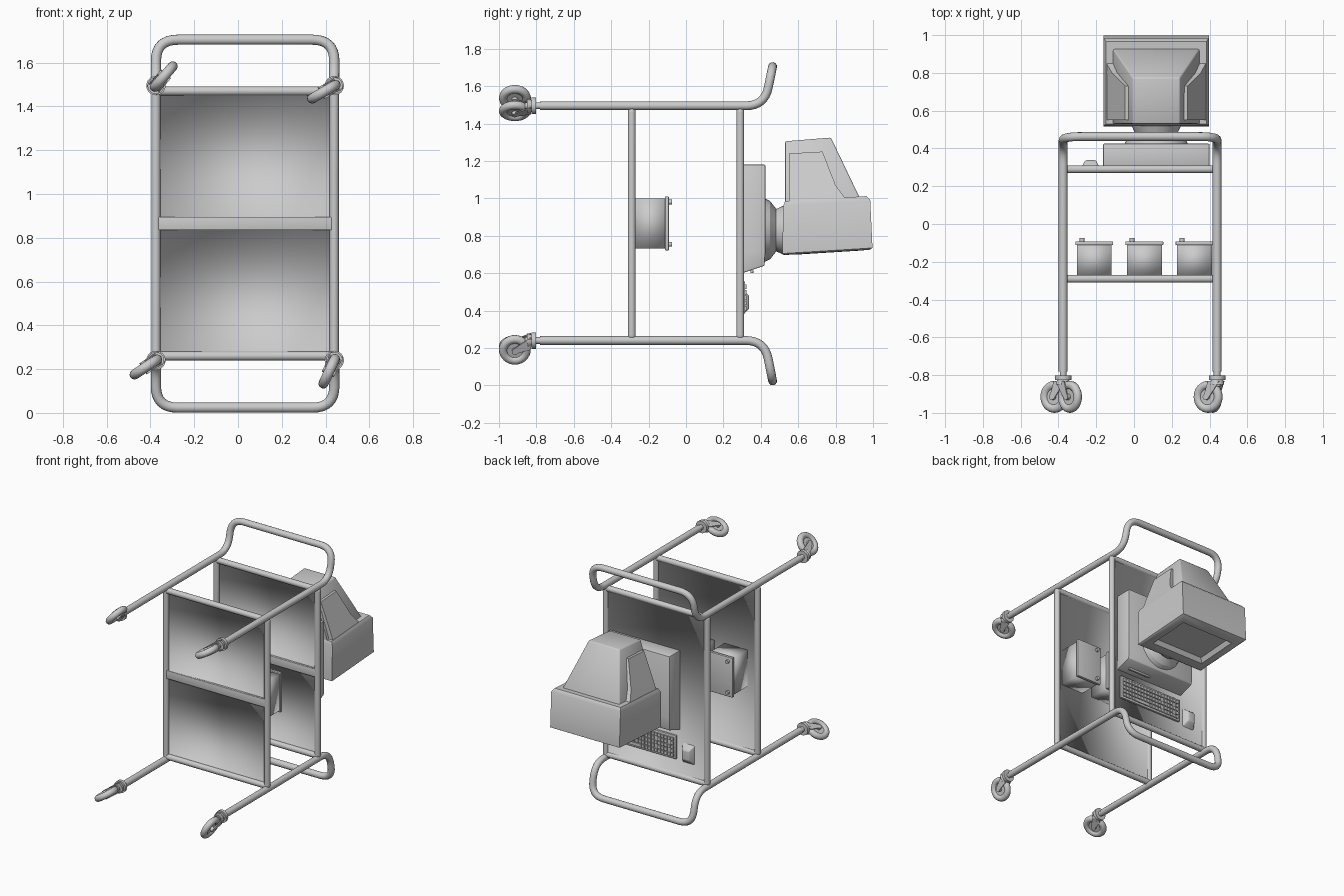
import bpy, bmesh, math
from mathutils import Vector, Matrix

if "Cube" in bpy.data.objects:
    bpy.data.objects.remove(bpy.data.objects["Cube"], do_unlink=True)

GREY = (0.6, 0.6, 0.6, 1)
mat = bpy.data.materials.new("plain grey")
mat.use_nodes = True
mat.diffuse_color = GREY
mat.node_tree.nodes["Principled BSDF"].inputs["Base Color"].default_value = GREY

LEFT, RIGHT, LOW, HIGH = -0.375, 0.44, 0.24, 1.495   # leg positions in x and z
MID = 0.118                                          # centre line of the computer


def finish(obj, angle=35):
    """Give the object its colour and shading."""
    obj.data.materials.clear()
    obj.data.materials.append(mat)
    bpy.ops.object.select_all(action="DESELECT")
    obj.select_set(True)
    bpy.context.view_layer.objects.active = obj
    if angle is None:
        bpy.ops.object.shade_smooth()
    else:
        bpy.ops.object.shade_smooth_by_angle(angle=math.radians(angle))
    return obj


def from_bmesh(name, bm, angle=35):
    mesh = bpy.data.meshes.new(name)
    bm.to_mesh(mesh)
    bm.free()
    obj = bpy.data.objects.new(name, mesh)
    bpy.context.collection.objects.link(obj)
    return finish(obj, angle)


def add_box(bm, x, y, z):
    size = Matrix.Diagonal((x[1] - x[0], y[1] - y[0], z[1] - z[0], 1))
    centre = Matrix.Translation((sum(x) / 2, sum(y) / 2, sum(z) / 2))
    return bmesh.ops.create_cube(bm, size=1, matrix=centre @ size)["verts"]


def box(name, x, y, z, bevel=0, angle=35):
    bm = bmesh.new()
    add_box(bm, x, y, z)
    if bevel:
        bmesh.ops.bevel(bm, geom=bm.edges[:], offset=bevel, segments=3, profile=0.5, affect="EDGES")
    return from_bmesh(name, bm, angle)


def rod(name, a, b, r1, r2=None, sides=24):
    """Cylinder or cone between two points."""
    a, b = Vector(a), Vector(b)
    turn = (b - a).to_track_quat("Z", "Y").to_matrix().to_4x4()
    bm = bmesh.new()
    bmesh.ops.create_cone(bm, cap_ends=True, segments=sides, radius1=r1, radius2=r2 or r1,
                          depth=(b - a).length, matrix=Matrix.Translation((a + b) / 2) @ turn)
    return from_bmesh(name, bm)


def tube(name, corners, radius, bend, closed=False):
    """Bent pipe through corner points, each corner rounded off."""
    pts = [Vector(c) for c in corners]
    n, path = len(pts), []
    for i, p in enumerate(pts):
        if not closed and i in (0, n - 1):
            path.append(p)
            continue
        a = p + (pts[i - 1] - p).normalized() * bend
        b = p + (pts[(i + 1) % n] - p).normalized() * bend
        for k in range(9):
            t = k / 8
            path.append(a * (1 - t) ** 2 + p * 2 * t * (1 - t) + b * t * t)
    curve = bpy.data.curves.new(name, "CURVE")
    curve.dimensions = "3D"
    curve.bevel_depth, curve.bevel_resolution, curve.use_fill_caps = radius, 4, True
    line = curve.splines.new("POLY")
    line.points.add(len(path) - 1)
    for point, co in zip(line.points, path):
        point.co = (*co, 1)
    line.use_cyclic_u = closed
    obj = bpy.data.objects.new(name, curve)
    bpy.context.collection.objects.link(obj)
    bpy.ops.object.select_all(action="DESELECT")
    obj.select_set(True)
    bpy.context.view_layer.objects.active = obj
    bpy.ops.object.convert(target="MESH")
    return finish(bpy.context.object, 50)


def loft(name, sections, bevel=0):
    """Skin over rectangles: half width, low y, high y, z at low y, z at high y."""
    bm = bmesh.new()
    rings = []
    for w, y0, y1, z0, z1 in sections:
        rings.append([bm.verts.new(c) for c in ((MID - w, y0, z0), (MID + w, y0, z0),
                                                (MID + w, y1, z1), (MID - w, y1, z1))])
    for a, b in zip(rings, rings[1:]):
        for i in range(4):
            j = (i + 1) % 4
            bm.faces.new((a[i], a[j], b[j], b[i]))
    bm.faces.new(rings[0])
    bm.faces.new(rings[-1])
    bmesh.ops.recalc_face_normals(bm, faces=bm.faces[:])
    if bevel:
        bmesh.ops.bevel(bm, geom=bm.edges[:], offset=bevel, segments=2, profile=0.5, affect="EDGES")
    return from_bmesh(name, bm, 40)


def pan(name, y_floor, y_rim, z):
    """Shallow open tray, seen from its inside, with soft shading."""
    bm = bmesh.new()
    add_box(bm, (LEFT, RIGHT), sorted((y_floor, y_rim)), z)
    rim = [f for f in bm.faces if abs(f.calc_center_median().y - y_rim) < 1e-4]
    bmesh.ops.delete(bm, geom=rim, context="FACES")
    bmesh.ops.reverse_faces(bm, faces=bm.faces[:])
    return from_bmesh(name, bm, None)


# Side rails that form the legs and the two handles
for label, z, z_end in (("lower", LOW, 0.024), ("upper", HIGH, 1.705)):
    tube(label + "_handle_and_legs",
         [(LEFT, -0.78, z), (LEFT, 0.42, z), (LEFT, 0.463, z_end),
          (RIGHT, 0.463, z_end), (RIGHT, 0.42, z), (RIGHT, -0.78, z)], 0.0235, 0.1)

# Shelves: tube frame, pressed panel and middle rib underneath
for label, y in (("bottom", -0.29), ("top", 0.29)):
    z0, z1, rib0, rib1 = LOW + 0.02, HIGH - 0.025, 0.835, 0.895
    tube(label + "_shelf_frame", [(LEFT, y, z0), (RIGHT, y, z0), (RIGHT, y, z1), (LEFT, y, z1)],
         0.021, 0.012, True)
    pan(label + "_shelf_surface", y + 0.008, y + 0.016, (z0, z1))
    pan(label + "_shelf_lower_recess", y + 0.004, y - 0.015, (z0, rib0))
    pan(label + "_shelf_upper_recess", y + 0.004, y - 0.015, (rib1, z1))
    box(label + "_shelf_rib", (LEFT, RIGHT), (y - 0.016, y + 0.004), (rib0, rib1), 0.004)

# Swivel casters, each turned its own way
for label, x, z, dx, dz in (("lower_left", RIGHT, LOW, -0.42, -0.9), ("lower_right", LEFT, LOW, -0.83, -0.55),
                            ("upper_left", RIGHT, HIGH, -0.86, -0.5), ("upper_right", LEFT, HIGH, 0.65, 0.75)):
    stem, out = Vector((x, 0, z)), Vector((dx, 0, dz)).normalized()
    axle = Vector((out.z, 0, -out.x))
    up = Vector((0, 1, 0))
    hub = stem + out * 0.055 - up * 0.915
    rod(label + "_caster_stem", stem - up * 0.77, stem - up * 0.86, 0.018)
    rod(label + "_caster_collar", stem - up * 0.803, stem - up * 0.825, 0.044)
    rod(label + "_caster_swivel", stem - up * 0.82, stem - up * 0.85, 0.03, 0.038)
    rod(label + "_wheel_disc", hub - axle * 0.01, hub + axle * 0.01, 0.06)
    rod(label + "_wheel_axle", hub - axle * 0.03, hub + axle * 0.03, 0.016)
    bpy.ops.mesh.primitive_torus_add(location=hub, rotation=axle.to_track_quat("Z", "Y").to_euler(),
                                     major_radius=0.062, minor_radius=0.023,
                                     major_segments=32, minor_segments=12)
    bpy.context.object.name = label + "_tyre"
    finish(bpy.context.object, 60)
    frame = Matrix((out, up, axle)).transposed().to_4x4()
    bm = bmesh.new()
    for side in (-1, 1):
        # Fork cheek tapering from the swivel to the axle
        for v in add_box(bm, (-0.03, 0.04), (-0.925, -0.83), (side * 0.027 - 0.003, side * 0.027 + 0.003)):
            if v.co.y < -0.9:
                v.co.x = 0.04 if v.co.x < 0 else 0.07
    bm.transform(Matrix.Translation(stem) @ frame)
    from_bmesh(label + "_caster_fork", bm)

# Storage canisters with lids and two knobs each
for i in range(3):
    x = -0.21 + 0.265 * i
    box(f"canister_{i + 1}", (x - 0.092, x + 0.092), (-0.275, -0.105), (0.733, 1.0), 0, None)
    box(f"canister_lid_{i + 1}", (x - 0.1, x + 0.1), (-0.112, -0.092), (0.722, 1.01), 0.003)
    for z in (0.755, 0.98):
        rod(f"lid_knob_{i + 1}", (x - 0.065, -0.095, z), (x - 0.065, -0.075, z), 0.013, sides=12)

# Computer case with sloping front
loft("computer_case", [(0.282, 0.3, 0.425, 1.18, 1.18), (0.282, 0.3, 0.425, 0.72, 0.72),
                       (0.282, 0.3, 0.42, 0.6, 0.64)], 0.006)
box("drive_slot", (0.16, 0.34), (0.345, 0.36), (0.6, 0.615), 0.002)

# Monitor stand
rod("stand_dish", (MID, 0.42, 0.83), (MID, 0.45, 0.83), 0.17, 0.155, 40)
rod("stand_dome", (MID, 0.45, 0.83), (MID, 0.485, 0.83), 0.155, 0.11, 40)
rod("stand_neck", (MID, 0.475, 0.83), (MID, 0.53, 0.83), 0.11, 0.135, 40)

# Monitor: front shell with recessed screen, then tapering rear housing
loft("monitor_shell", [(0.265, 0.53, 0.965, 0.985, 1.012), (0.279, 0.52, 0.985, 0.96, 0.99),
                       (0.279, 0.515, 0.997, 0.705, 0.735), (0.265, 0.53, 0.98, 0.698, 0.725),
                       (0.215, 0.6, 0.92, 0.7, 0.72), (0.195, 0.62, 0.9, 0.73, 0.75)])
loft("monitor_rear", [(0.235, 0.53, 0.935, 0.97, 0.99), (0.125, 0.53, 0.775, 1.305, 1.325)], 0.008)
loft("monitor_rear_sides", [(0.268, 0.55, 0.86, 0.97, 0.99), (0.235, 0.55, 0.8, 1.06, 1.07),
                            (0.165, 0.55, 0.73, 1.24, 1.25)])

# Keyboard: tray plus rows of keys
box("keyboard_tray", (-0.14, 0.38), (0.3, 0.316), (0.385, 0.555), 0.003)
bm = bmesh.new()
for row in range(5):
    z = 0.4 + row * 0.029
    for col in range(19):
        if col in (13, 17) and row % 2:
            continue
        x = 0.365 - col * 0.026
        wide = 5 if row == 0 and col == 4 else 1
        if row == 0 and 4 < col < 9:
            continue
        add_box(bm, (x - 0.026 * wide + 0.005, x), (0.312, 0.324), (z, z + 0.023))
from_bmesh("keyboard_keys", bm)

# Mouse
bm = bmesh.new()
for v in add_box(bm, (-0.28, -0.18), (0.295, 0.338), (0.37, 0.515)):
    if v.co.y > 0.32:
        v.co.x += 0.022 if v.co.x < -0.23 else -0.022
        v.co.z += 0.04 if v.co.z < 0.4 else -0.035
bmesh.ops.bevel(bm, geom=bm.edges[:], offset=0.008, segments=3, profile=0.5, affect="EDGES")
from_bmesh("mouse", bm)
